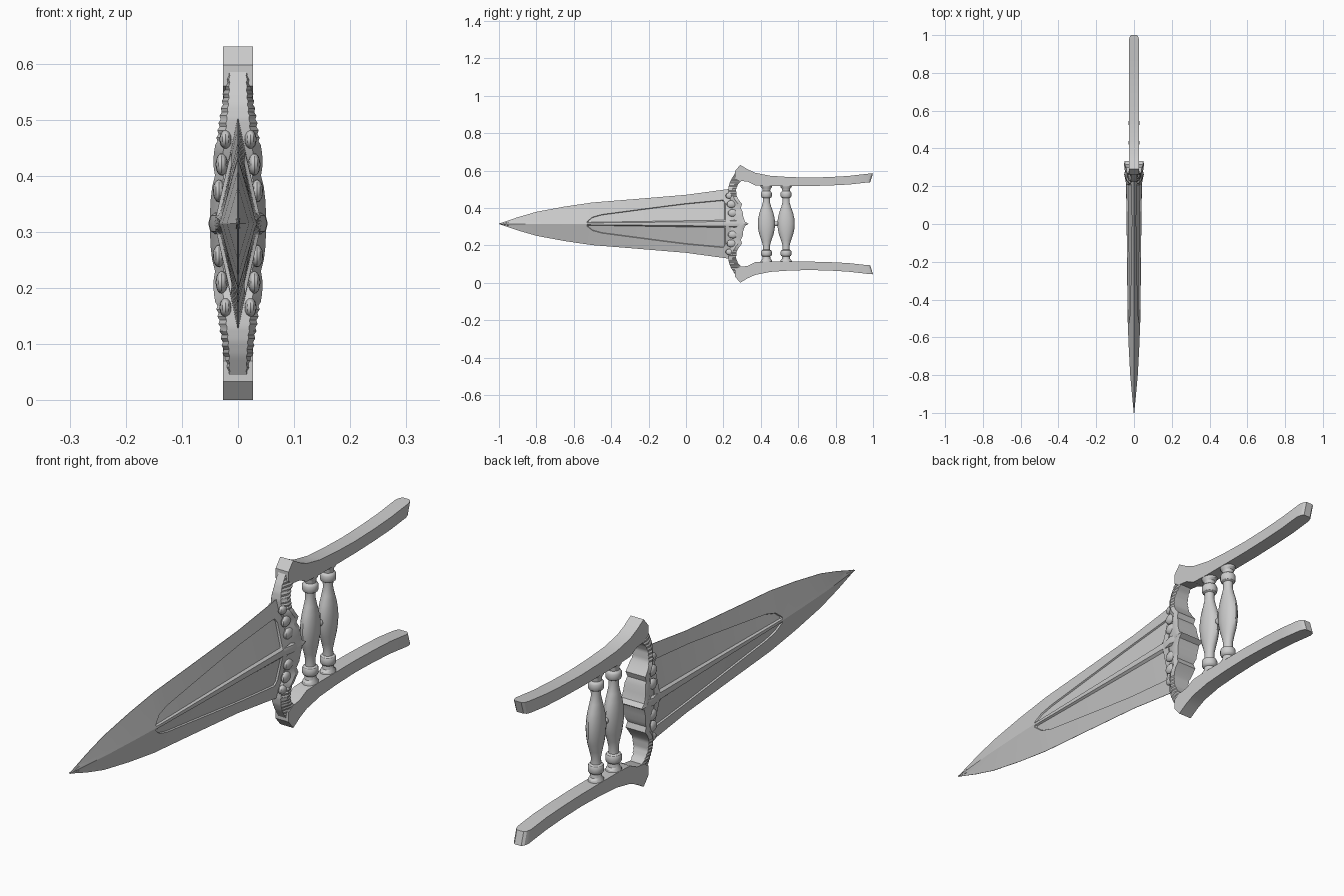
import bpy, bmesh, math
from mathutils import Vector, Matrix

if "Cube" in bpy.data.objects:
    bpy.data.objects.remove(bpy.data.objects["Cube"], do_unlink=True)

MID = 0.315  # height of the mirror plane

steel = bpy.data.materials.new("grey_steel")
steel.use_nodes = True
COLOUR = (0.6, 0.6, 0.6, 1)
steel.diffuse_color = COLOUR
steel.node_tree.nodes["Principled BSDF"].inputs["Base Color"].default_value = COLOUR


def finish(bm, name):
    bmesh.ops.recalc_face_normals(bm, faces=bm.faces)
    mesh = bpy.data.meshes.new(name)
    bm.to_mesh(mesh)
    bm.free()
    mesh.materials.append(steel)
    obj = bpy.data.objects.new(name, mesh)
    bpy.context.collection.objects.link(obj)
    bpy.ops.object.select_all(action='DESELECT')
    bpy.context.view_layer.objects.active = obj
    obj.select_set(True)
    bpy.ops.object.shade_smooth_by_angle(angle=math.radians(30))
    return obj


def loft(name, rings):
    """Skin a list of equal-length rings and cap both ends."""
    bm = bmesh.new()
    rows = [[bm.verts.new(p) for p in ring] for ring in rings]
    n = len(rows[0])
    for a, b in zip(rows, rows[1:]):
        for i in range(n):
            j = (i + 1) % n
            bm.faces.new((a[i], a[j], b[j], b[i]))
    bm.faces.new(rows[0])
    bm.faces.new(rows[-1])
    return finish(bm, name)


def sample(table, u):
    """Linear lookup in rows of (key, values...), sorted by key."""
    for a, b in zip(table, table[1:]):
        if u <= b[0]:
            f = max(0, (u - a[0]) / (b[0] - a[0]))
            return [p + (q - p) * f for p, q in zip(a[1:], b[1:])]
    return list(table[-1][1:])


# Blade: diamond section with a sunken panel on each side of a round rib
EDGE = [(-1, .001, .001), (-.9, .035, .011), (-.8, .064, .02), (-.65, .092, .028),
        (-.5, .114, .034), (-.3, .13, .036), (0, .155, .039), (.2, .182, .042),
        (.24, .188, .042)]
PANEL = [(-.53, .012), (-.5, .036), (-.45, .05), (.17, .132), (.2, .126), (.21, .11)]


def blade_ring(y, depth):
    h, t = sample(EDGE, y)
    p = min(sample(PANEL, y)[0], h * .7)
    r = min(.008 + .012 * max(0, (y + .53) / .74), p * .6)

    def face(z):
        return t * (1 - z / h)
    quarter = [(0, t), (r * .6, t * .96 if depth else face(r * .6)),
               (r, face(r) - depth), (p - .003, face(p - .003) - depth),
               (p, face(p)), (h, .0008)]
    half = quarter + [(z, -x) for z, x in reversed(quarter)]
    ring = half + [(-z, x) for z, x in reversed(half[1:-1])]
    return [(x, y, MID + z) for z, x in ring]


stations = [(y, 0) for y in (-1, -.95, -.9, -.8, -.72, -.65, -.58, -.53)]
stations += [(y, .006) for y in (-.522, -.5, -.475, -.45, -.3, -.15, 0, .1, .17, .19, .2, .207)]
stations += [(.211, 0), (.24, 0)]
loft("blade", [blade_ring(y, d) for y, d in stations])

# Two side bars of the grip: y, underside, top, half width
BAR = [(.262, .56, .597, .027), (.29, .545, .63, .027), (.33, .54, .606, .027),
       (.37, .52, .588, .027), (.45, .517, .572, .027), (.55, .517, .565, .027),
       (.66, .517, .562, .027), (.77, .52, .565, .027), (.87, .525, .571, .027),
       (.975, .535, .583, .027), (.992, .536, .584, .022), (1, .537, .585, .014)]
for name, side in (("upper_bar", 1), ("lower_bar", -1)):
    rings = []
    for y, low, top, w in BAR:
        slant = .015 if y > .9 else 0
        a, b = MID + side * (low - MID), MID + side * (top - MID)
        rings.append([(-w, y - slant, a), (w, y - slant, a), (w, y, b), (-w, y, b)])
    loft(name, rings)

# Wavy guard: offset from middle, front edge, back edge, half width
GUARD = [(0, .228, .334, .053), (.012, .232, .315, .05), (.04, .235, .306, .049),
         (.065, .238, .303, .046), (.085, .242, .293, .041), (.105, .245, .3, .044),
         (.125, .236, .284, .043), (.15, .228, .27, .039), (.185, .226, .268, .034),
         (.21, .23, .278, .03), (.235, .24, .3, .027), (.27, .262, .3, .026)]
steps = [row[0] for row in GUARD if row[0] < .14]
steps += [.14 + .0065 * i for i in range(21)]


def guard_ring(dz):
    front, back, w = sample(GUARD, abs(dz))
    # Fluting on the two arched ends
    if abs(dz) > .14 and round((abs(dz) - .14) / .0065) % 2:
        w -= .003
    right = [(w * .62, front), (w, back - .02), (w * .94, back)]
    ring = right + [(-x, y) for x, y in reversed(right)]
    return [(x, y, MID + dz) for x, y in ring]


loft("guard", [guard_ring(d) for d in [-s for s in reversed(steps)] + steps[1:]])

# Petals where the guard overlaps the blade, and a pointed boss in the middle
bm = bmesh.new()
for sx in (-1, 1):
    for y, dz, x, size in ((.237, .15, .022, .017), (.243, .105, .029, .02),
                           (.25, .058, .034, .02)):
        for sz in (-1, 1):
            place = Matrix.Translation((sx * x, y, MID + sz * dz))
            shape = Matrix.Diagonal((.011, .026, size, 1))
            bmesh.ops.create_uvsphere(bm, u_segments=12, v_segments=8, radius=1,
                                      matrix=place @ shape)
    place = Matrix.Translation((sx * .039, .262, MID))
    bmesh.ops.create_uvsphere(bm, u_segments=4, v_segments=4, radius=1,
                              matrix=place @ Matrix.Diagonal((.013, .06, .02, 1)))
finish(bm, "guard_petals")

# Two flattened baluster grips: offset from middle, radius in y, radius in x
TURNED = [(0, .046, .029), (.03, .044, .028), (.06, .037, .025), (.09, .026, .021),
          (.115, .019, .017), (.138, .019, .018), (.142, .026, .025), (.148, .029, .028),
          (.165, .029, .028), (.171, .026, .025), (.175, .02, .02), (.188, .022, .021),
          (.196, .03, .026), (.207, .032, .027)]
profile = [(-d, a, b) for d, a, b in reversed(TURNED)] + TURNED[1:]
turn = [2 * math.pi * i / 16 for i in range(16)]
for name, y in (("front_grip", .43), ("rear_grip", .535)):
    loft(name, [[(b * math.cos(t), y + a * math.sin(t), MID + d) for t in turn]
                for d, a, b in profile])

# Bead joining the grips
bm = bmesh.new()
bmesh.ops.create_uvsphere(bm, u_segments=12, v_segments=8, radius=.013,
                          matrix=Matrix.Translation((0, .4825, MID)))
finish(bm, "grip_bead")
